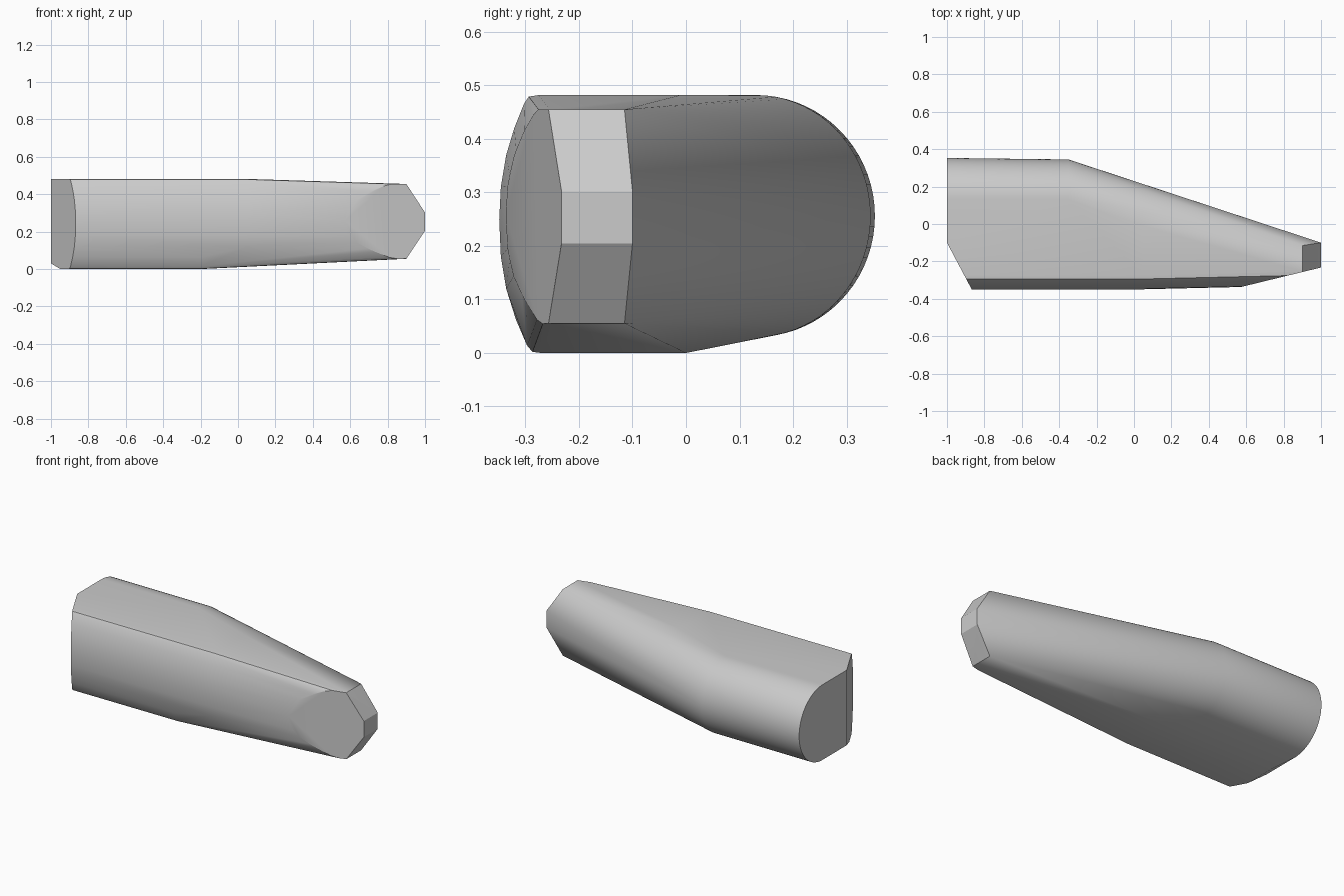
import bpy, bmesh
from math import cos, sin, radians
from mathutils import Vector

cube = bpy.data.objects.get("Cube")
if cube:
    bpy.data.objects.remove(cube, do_unlink=True)

# Front half of the cross-section (y, z): gently bowed face with eased corners
FRONT = [(-0.27, 0.0), (-0.287, 0.002), (-0.297, 0.014), (-0.318, 0.063),
         (-0.336, 0.12), (-0.346, 0.18), (-0.349, 0.25), (-0.346, 0.31),
         (-0.336, 0.37), (-0.321, 0.42), (-0.303, 0.465), (-0.294, 0.479),
         (-0.275, 0.482)]


def back_arc(radius):
    """Rounded back of the cross-section, with a sloped lower edge."""
    arc = [(0.13 + radius * cos(radians(a)), 0.256 + 0.226 * sin(radians(a)))
           for a in range(-80, 91, 5)]
    return [(0.0, 0.0)] + arc


def station(x, profile):
    return [(x, y, z) for y, z in profile]


def rehull(bm):
    """Close the cloud of vertices into a clean convex skin."""
    points = [v.co.copy() for v in bm.verts]
    bm.clear()
    for p in points:
        bm.verts.new(p)
    result = bmesh.ops.convex_hull(bm, input=bm.verts[:])
    loose = [v for v in bm.verts if not v.link_faces]
    bmesh.ops.delete(bm, geom=loose, context='VERTS')
    bmesh.ops.remove_doubles(bm, verts=bm.verts[:], dist=0.0005)
    bmesh.ops.dissolve_limit(bm, angle_limit=radians(0.5),
                             verts=bm.verts[:], edges=bm.edges[:])


# Body stations from the blunt end to the narrow tip
tip_front = [(y + 0.02, 0.255 + (z - 0.241) * 0.83) for y, z in FRONT]
cloud = station(-1, FRONT + back_arc(0.223)) + station(-0.35, back_arc(0.215))
cloud += station(-0.2, FRONT[:4] + [(0.0, 0.0)])
cloud += station(0.05, FRONT[4:] + [(-0.01, 0.482)])
cloud += station(0.9, tip_front + [(-0.115, 0.455), (-0.115, 0.055)])
cloud += station(1.0, [(-0.1, 0.205), (-0.1, 0.302),
                       (-0.3, 0.302), (-0.3, 0.205)])

bm = bmesh.new()
for p in cloud:
    bm.verts.new(p)
rehull(bm)

# Planar trims: blunt end corner, tip cheek, small lower end chamfer
trims = [((-1, -0.1, 0), (-0.245, -0.13, 0)),
         ((0.6, -0.33, 0), (0.095, -0.39, 0)),
         ((-1, 0, 0.03), (-0.03, 0, -0.05))]
for point, normal in trims:
    bmesh.ops.bisect_plane(bm, geom=bm.verts[:] + bm.edges[:] + bm.faces[:],
                           plane_co=point, plane_no=Vector(normal).normalized(),
                           clear_outer=True)
    rehull(bm)
bmesh.ops.recalc_face_normals(bm, faces=bm.faces[:])

mesh = bpy.data.meshes.new("tapered_body")
bm.to_mesh(mesh)
bm.free()
body = bpy.data.objects.new("tapered_body", mesh)
bpy.context.collection.objects.link(body)

# Single plain grey
grey = bpy.data.materials.new("plain_grey")
grey.use_nodes = True
colour = (0.6, 0.6, 0.6, 1)
grey.diffuse_color = colour
grey.node_tree.nodes["Principled BSDF"].inputs["Base Color"].default_value = colour
mesh.materials.append(grey)

bpy.ops.object.select_all(action='DESELECT')
body.select_set(True)
bpy.context.view_layer.objects.active = body
bpy.ops.object.shade_smooth_by_angle(angle=radians(25))
